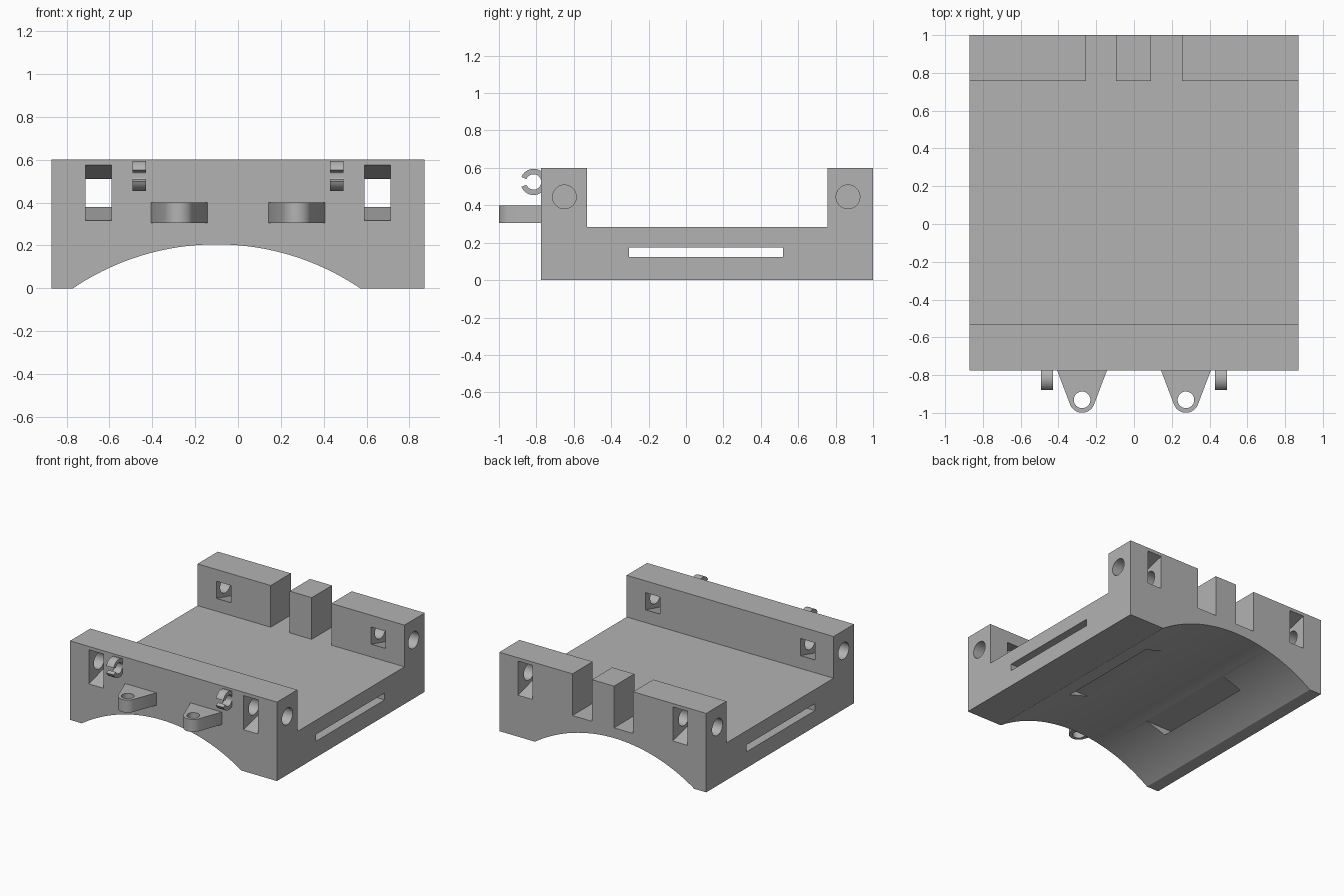
import bpy, bmesh, math
from mathutils import Vector

if "Cube" in bpy.data.objects:
    bpy.data.objects.remove(bpy.data.objects["Cube"])

grey = bpy.data.materials.new("grey plastic")
grey.diffuse_color = (0.45, 0.45, 0.45, 1)
grey.use_nodes = True
grey.node_tree.nodes["Principled BSDF"].inputs["Base Color"].default_value = grey.diffuse_color

# Map a 2D outline point plus depth to 3D for each extrusion axis
PLACE = {
    'X': lambda u, v, d: Vector((d, u, v)),
    'Y': lambda u, v, d: Vector((u, d, v)),
    'Z': lambda u, v, d: Vector((u, v, d)),
}


def loft(name, axis, outline_a, a, outline_b, b):
    """Solid between two matching outlines at depths a and b."""
    bm = bmesh.new()
    put = PLACE[axis]
    va = [bm.verts.new(put(u, v, a)) for u, v in outline_a]
    vb = [bm.verts.new(put(u, v, b)) for u, v in outline_b]
    bm.faces.new(va)
    bm.faces.new(vb)
    n = len(va)
    for i in range(n):
        j = (i + 1) % n
        bm.faces.new((va[i], va[j], vb[j], vb[i]))
    bmesh.ops.recalc_face_normals(bm, faces=bm.faces)
    mesh = bpy.data.meshes.new(name)
    bm.to_mesh(mesh)
    bm.free()
    mesh.materials.append(grey)
    ob = bpy.data.objects.new(name, mesh)
    bpy.context.collection.objects.link(ob)
    return ob


def prism(name, axis, outline, a, b):
    return loft(name, axis, outline, a, outline, b)


def rect(u0, u1, v0, v1):
    return [(u0, v0), (u1, v0), (u1, v1), (u0, v1)]


def arc(cu, cv, r, start, end, n):
    return [(cu + r * math.cos(math.radians(start + (end - start) * i / n)),
             cv + r * math.sin(math.radians(start + (end - start) * i / n)))
            for i in range(n + 1)]


def circle(cu, cv, r, n=40):
    return arc(cu, cv, r, 0, 360, n)[:-1]


def cut(ob, cutters):
    """Subtract each cutter, then remove it."""
    bpy.context.view_layer.objects.active = ob
    for c in cutters:
        c.hide_render = True
        m = ob.modifiers.new("cut", 'BOOLEAN')
        m.operation, m.solver, m.object = 'DIFFERENCE', 'EXACT', c
        bpy.ops.object.modifier_apply(modifier=m.name)
        bpy.data.objects.remove(c)


W, FRONT, BACK, TOP, DECK = 0.87, -0.775, 1.0, 0.6, 0.283
WALL_F, WALL_B = -0.53, 0.757

# Cradle body: block with an off-centre arch along its underside
R = 1.197
half = math.degrees(math.asin(0.67 / R))
arch = arc(-0.1, 0.205 - R, R, 90 - half, 90 + half, 64)
arch[0], arch[-1] = (0.57, 0), (-0.77, 0)
body = prism("cradle_body", 'Y',
             [(-W, 0), (-W, TOP), (W, TOP), (W, 0)] + arch, FRONT, BACK)

cutters = [
    # open deck between the end walls
    prism("deck_cutter", 'X', rect(WALL_F, WALL_B, DECK, 0.8), -1, 1),
    # strap slot straight through the sides
    prism("slot_cutter", 'X', rect(-0.305, 0.518, 0.123, 0.175), -1, 1),
]
# notches in the back wall
for x0, x1 in ((-0.255, -0.095), (0.09, 0.255)):
    cutters.append(prism("notch_cutter", 'Y', rect(x0, x1, DECK, 0.8), 0.7, 1.1))
for s in (-1, 1):
    x0, x1 = sorted((s * 0.59, s * 0.712))
    for outer, inner in ((FRONT, WALL_F), (BACK, WALL_B)):
        # windows that taper from the outer face to the deck side
        d = (inner - outer) * 0.02
        cutters.append(loft("window_cutter", 'Y', rect(x0, x1, 0.314, 0.576), outer - d,
                            rect(x0, x1, 0.381, 0.509), inner + d))
    for y in (-0.65, 0.866):
        # round rod holes from the sides, ending just past the windows
        cutters.append(prism("rod_cutter", 'X', circle(y, 0.445, 0.0635), s * 0.5, s * 0.95))
cut(body, cutters)

parts = [body]
for s, side in ((-1, "left"), (1, "right")):
    # mounting lug: tapered tab with a rounded, drilled tip
    tip = arc(s * 0.275, -0.931, 0.068, 200, 340, 24)
    lug = prism(side + "_lug", 'Z',
                tip + [(s * 0.275 + 0.132, FRONT), (s * 0.275 + 0.132, FRONT + 0.01),
                       (s * 0.275 - 0.132, FRONT + 0.01), (s * 0.275 - 0.132, FRONT)],
                0.305, 0.4)
    cut(lug, [prism("lug_cutter", 'Z', circle(s * 0.275, -0.931, 0.044), 0.2, 0.5)])
    # cable clip: open ring facing forward
    ring = arc(-0.815, 0.525, 0.07, -158, 158, 40) + arc(-0.815, 0.525, 0.041, 158, -158, 40)
    clip = prism(side + "_clip", 'X', ring, s * 0.43, s * 0.492)
    parts += [lug, clip]

# Smooth the curved surfaces while keeping edges crisp
bpy.ops.object.select_all(action='DESELECT')
for ob in parts:
    ob.select_set(True)
bpy.context.view_layer.objects.active = body
bpy.ops.object.shade_smooth_by_angle(angle=math.radians(25))
